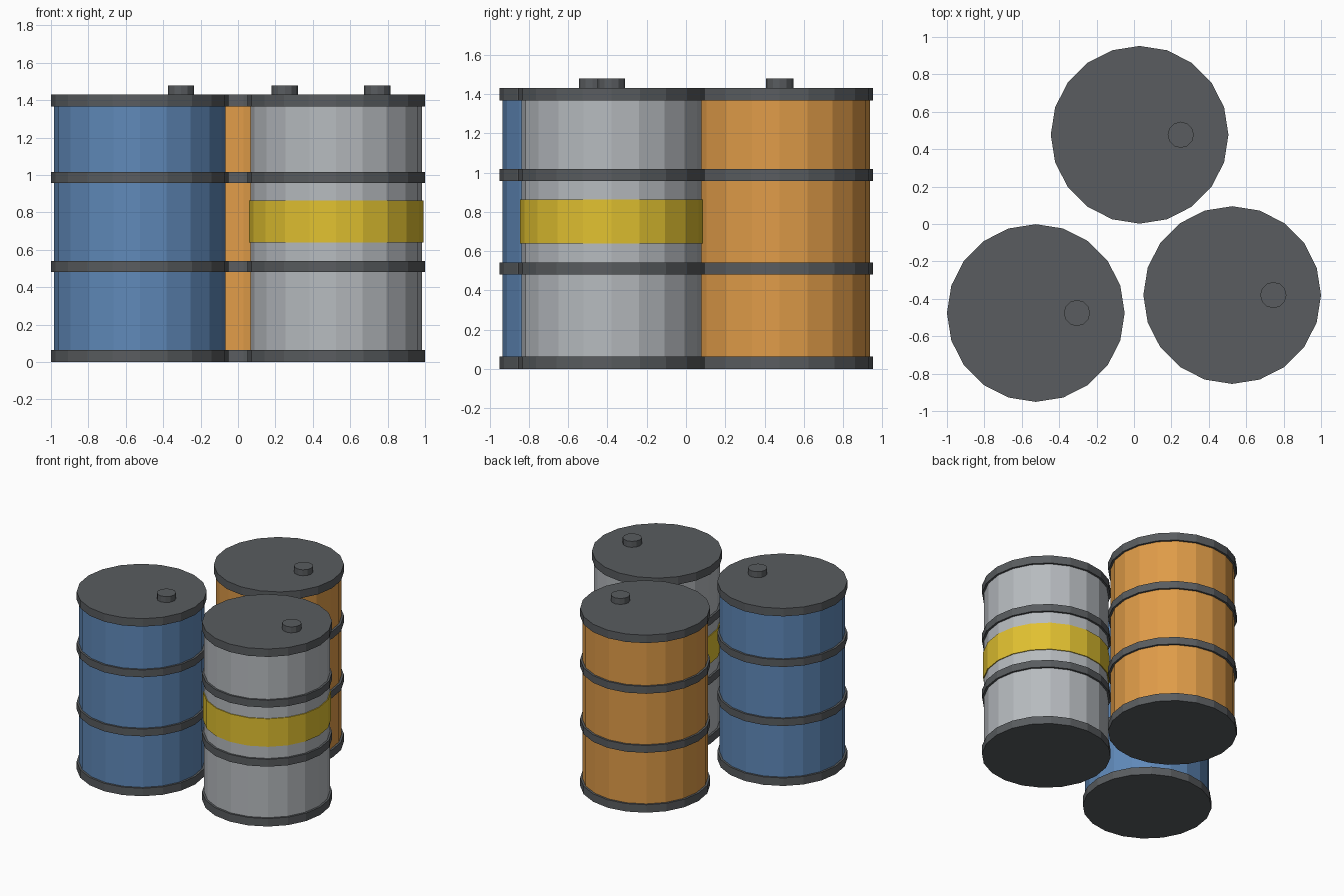
import bpy

cube = bpy.data.objects.get("Cube")
if cube:
    bpy.data.objects.remove(cube, do_unlink=True)


def make_material(name, colour):
    mat = bpy.data.materials.new(name)
    mat.use_nodes = True
    rgba = (*colour, 1.0)
    mat.diffuse_color = rgba
    mat.node_tree.nodes["Principled BSDF"].inputs["Base Color"].default_value = rgba
    return mat


DARK = make_material("dark grey metal", (0.1, 0.108, 0.115))
BLUE = make_material("blue paint", (0.115, 0.25, 0.485))
ORANGE = make_material("orange paint", (0.74, 0.33, 0.065))
GREY = make_material("light grey paint", (0.47, 0.495, 0.52))
YELLOW = make_material("yellow paint", (0.75, 0.53, 0.03))


def disc(name, x, y, bottom, top, radius, mat, sides=20):
    """Flat-shaded upright cylinder with a corner on the +x axis."""
    bpy.ops.mesh.primitive_cylinder_add(
        vertices=sides, radius=radius, depth=top - bottom,
        location=(x, y, (bottom + top) / 2))
    obj = bpy.context.object
    obj.name = name
    obj.data.materials.append(mat)
    return obj


RIM = 0.064
HOOP = 0.059
HEIGHT = 1.43


def drum(name, x, y, paint):
    # painted body
    disc(name + "_body", x, y, 0.02, HEIGHT - 0.02, 0.459, paint)
    # end rims and rolling hoops
    bands = {"bottom_rim": (0, RIM), "lower_hoop": (0.482, 0.482 + HOOP),
             "upper_hoop": (0.958, 0.958 + HOOP), "top_rim": (HEIGHT - RIM, HEIGHT)}
    for part, (low, high) in bands.items():
        disc(f"{name}_{part}", x, y, low, high, 0.475, DARK)
    # filler cap
    disc(name + "_filler_cap", x + 0.22, y, HEIGHT - 0.01, 1.478, 0.07, DARK, sides=12)


drum("blue_drum", -0.525, -0.476, BLUE)
drum("orange_drum", 0.03, 0.477, ORANGE)
drum("grey_drum", 0.525, -0.38, GREY)

# warning stripe around the grey drum
disc("grey_drum_stripe", 0.525, -0.38, 0.638, 0.863, 0.466, YELLOW)
